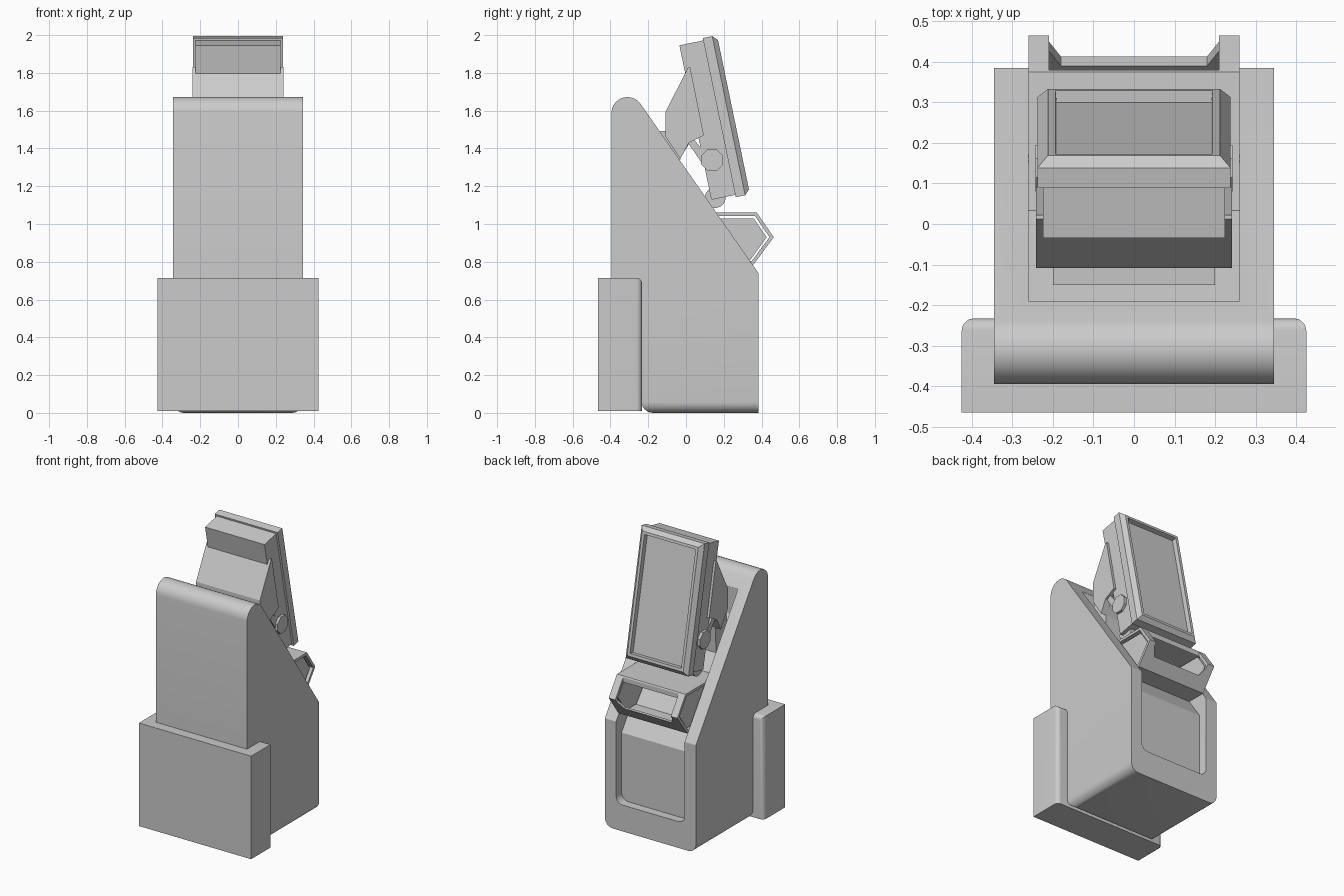
import bpy, bmesh, math
from mathutils import Matrix

if "Cube" in bpy.data.objects:
    bpy.data.objects.remove(bpy.data.objects["Cube"])


def finish(name, bm):
    bmesh.ops.recalc_face_normals(bm, faces=bm.faces)
    mesh = bpy.data.meshes.new(name)
    bm.to_mesh(mesh)
    bm.free()
    ob = bpy.data.objects.new(name, mesh)
    bpy.context.collection.objects.link(ob)
    return ob


def prism_bm(pts, a, b, axis='X'):
    """Extrude a profile: (y, z) points along X, or (x, z) points along Y."""
    bm = bmesh.new()
    co = [(a, p, q) if axis == 'X' else (p, a, q) for p, q in pts]
    face = bm.faces.new([bm.verts.new(c) for c in co])
    new = bmesh.ops.extrude_face_region(bm, geom=[face])['geom']
    d = (b - a, 0, 0) if axis == 'X' else (0, b - a, 0)
    bmesh.ops.translate(bm, vec=d, verts=[v for v in new if isinstance(v, bmesh.types.BMVert)])
    bmesh.ops.recalc_face_normals(bm, faces=bm.faces)
    return bm


def prism(name, pts, a, b, axis='X'):
    return finish(name, prism_bm(pts, a, b, axis))


def box_bm(x, y, z):
    hx, hy, hz = x / 2, y / 2, z / 2
    return prism_bm([(-hy, -hz), (hy, -hz), (hy, hz), (-hy, hz)], -hx, hx)


def bevel(bm, test, width, seg):
    edges = [e for e in bm.edges if test([v.co for v in e.verts])]
    bmesh.ops.bevel(bm, geom=edges, offset=width, segments=seg, profile=0.5, affect='EDGES')


def smooth(ob):
    bpy.ops.object.select_all(action='DESELECT')
    ob.select_set(True)
    bpy.context.view_layer.objects.active = ob
    bpy.ops.object.shade_smooth_by_angle(angle=math.radians(30))


def cut(ob, cutter):
    cutter.hide_render = True
    bpy.context.view_layer.objects.active = ob
    mod = ob.modifiers.new('cut', 'BOOLEAN')
    mod.operation, mod.solver, mod.object = 'DIFFERENCE', 'EXACT', cutter
    bpy.ops.object.modifier_apply(modifier=mod.name)
    bpy.data.objects.remove(cutter)


# cabinet: side profile with rounded top and sloping back
arc = [math.radians(180 - 145 * i / 10) for i in range(11)]
profile = [(-0.235, 0), (-0.235, 0.6), (-0.395, 0.6)]
profile += [(-0.31 + 0.085 * math.cos(t), 1.587 + 0.085 * math.sin(t)) for t in arc]
profile += [(0.385, 0.738), (0.385, 0)]
bm = prism_bm(profile, -0.345, 0.345)
bevel(bm, lambda c: all(v.z < 0.001 for v in c) and min(v.y for v in c) < 0, 0.06, 6)
cabinet = finish('cabinet', bm)

# recess running down the slope and the upright back
bm = prism_bm([(0.325, 0.18), (0.6, 0.18), (0.6, 1.9), (-0.19, 1.9), (-0.19, 1.38), (0.325, 0.64)], -0.26, 0.26)
bevel(bm, lambda c: all(abs(v.z - 0.18) < 0.001 for v in c) and abs(c[0].x - c[1].x) < 0.001, 0.05, 5)
cut(cabinet, finish('recess_cutter', bm))
smooth(cabinet)

# wide front box with rounded rear edges
bm = box_bm(0.85, 0.232, 0.705)
bevel(bm, lambda c: all(v.y > 0 for v in c) and max(v.z for v in c) > 0, 0.03, 5)
bmesh.ops.translate(bm, vec=(0, -0.349, 0.3625), verts=bm.verts)
smooth(finish('front_box', bm))

# tray: bent sheet with an opening and inset side panels
outer = [(0.02, 1.06), (0.375, 1.06), (0.465, 0.93), (0.357, 0.785), (0.22, 0.785)]
inner = [(0.22, 0.803), (0.347, 0.803), (0.442, 0.93), (0.365, 1.042), (0.02, 1.042)]
tray = prism('tray', outer + inner, -0.26, 0.26)
hole = [(-0.21, 1.2), (-0.21, 0.91), (-0.18, 0.86), (0.18, 0.86), (0.21, 0.91), (0.21, 1.2)]
cut(tray, prism('tray_cutter', hole, 0.38, 0.6, 'Y'))
panel = [(0.05, 1.03), (0.358, 1.03), (0.427, 0.93), (0.342, 0.812), (0.23, 0.812)]
for side, s in (('left', -1), ('right', 1)):
    prism('tray_panel_' + side, panel, s * 0.215, s * 0.245)

# screen, tilted back
tilt = Matrix.Translation((0, 0.176, 1.563)) @ Matrix.Rotation(math.radians(11.7), 4, 'X')
bm = box_bm(0.476, 0.077, 0.86)
bevel(bm, lambda c: all(v.y > 0 for v in c), 0.026, 1)
front = max(bm.faces, key=lambda f: f.calc_center_median().y)
bmesh.ops.inset_region(bm, faces=[front], thickness=0.026)
bmesh.ops.inset_region(bm, faces=[front], thickness=0.004, depth=-0.03)
bmesh.ops.translate(bm, vec=(0, 0.0385, 0), verts=bm.verts)
finish('screen_frame', bm).matrix_world = tilt
bm = box_bm(0.45, 0.132, 0.835)
bmesh.ops.translate(bm, vec=(0, -0.063, 0), verts=bm.verts)
finish('screen_housing', bm).matrix_world = tilt

# bracket behind the screen, neck into the cabinet
prism('bracket', [(-0.108, 1.463), (-0.108, 1.595), (0.012, 1.83), (0.022, 1.83),
                  (0.094, 1.47), (0.03, 1.437), (0.015, 1.43), (-0.03, 1.345)], -0.242, 0.242)
prism('neck', [(-0.15, 1.49), (-0.15, 1.32), (-0.04, 1.17), (-0.03, 1.35), (0.02, 1.43), (0.0, 1.5)], -0.2, 0.2)
prism('neck_arm', [(0.01, 1.43), (0.1, 1.3), (0.14, 1.33), (0.04, 1.45)], -0.228, 0.228)


def rod(name, y, z, r, half, n):
    pts = [(y + r * math.cos(math.tau * (i + 0.5) / n), z + r * math.sin(math.tau * (i + 0.5) / n)) for i in range(n)]
    return prism(name, pts, -half, half)


# pivot knobs and lower hinge
rod('pivot_knob', 0.138, 1.338, 0.062, 0.243, 8)
smooth(rod('lower_hinge', 0.155, 1.14, 0.055, 0.2, 20))
